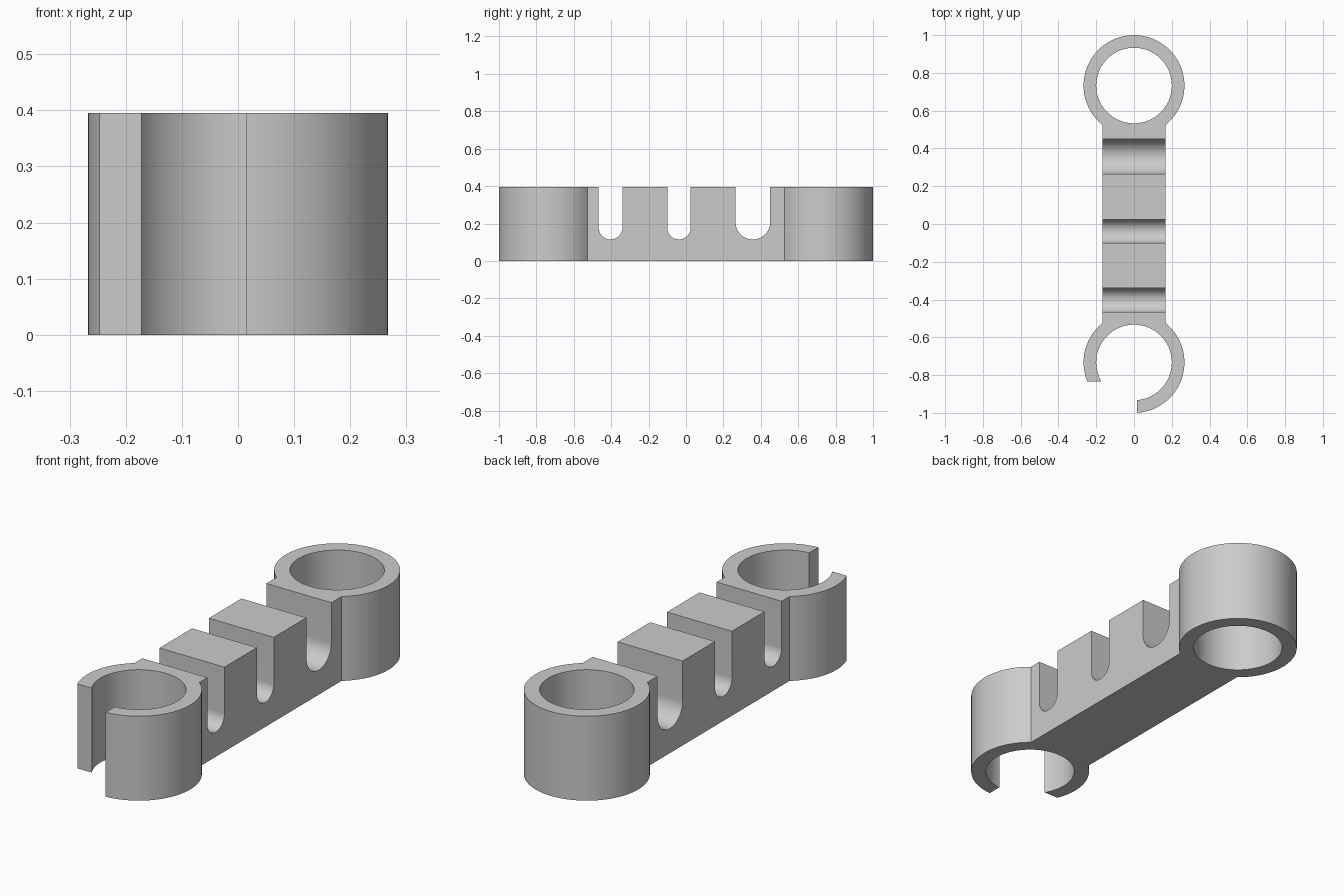
import bpy, bmesh
from math import sin, cos, radians, acos, degrees
from mathutils import Vector

cube = bpy.data.objects.get("Cube")
if cube:
    bpy.data.objects.remove(cube)

HEIGHT, HALF_W = 0.395, 0.168
R_OUT, R_IN, RING_Y = 0.267, 0.2, 0.733
SLOT_FLOOR = 0.115

grey = bpy.data.materials.new("light grey")
grey.use_nodes = True
grey.diffuse_color = (0.6, 0.6, 0.6, 1)
grey.node_tree.nodes["Principled BSDF"].inputs["Base Color"].default_value = (0.6, 0.6, 0.6, 1)


def arc(cx, cy, r, start, end, n):
    angles = [radians(start + (end - start) * i / n) for i in range(n + 1)]
    return [(cx + r * cos(a), cy + r * sin(a)) for a in angles]


def prism(name, points, push):
    """Extrude a closed outline of 3D points along a vector."""
    bm = bmesh.new()
    face = bm.faces.new([bm.verts.new(p) for p in points])
    ext = bmesh.ops.extrude_face_region(bm, geom=[face])
    moved = [v for v in ext["geom"] if isinstance(v, bmesh.types.BMVert)]
    bmesh.ops.translate(bm, verts=moved, vec=Vector(push))
    bmesh.ops.recalc_face_normals(bm, faces=bm.faces)
    mesh = bpy.data.meshes.new(name)
    bm.to_mesh(mesh)
    bm.free()
    mesh.materials.append(grey)
    obj = bpy.data.objects.new(name, mesh)
    bpy.context.collection.objects.link(obj)
    return obj


def upright(name, outline, z0, z1):
    return prism(name, [(x, y, z0) for x, y in outline], (0, 0, z1 - z0))


# Body: bar with a round boss at each end, as one outline
a = degrees(acos(HALF_W / R_OUT))
outline = arc(0, RING_Y, R_OUT, -a, 180 + a, 96)
outline += arc(0, -RING_Y, R_OUT, 180 - a, 360 + a, 96)
body = upright("clip_holder_body", outline, 0, HEIGHT)

# Ring bores
cutters = []
for side, y in (("back", RING_Y), ("front", -RING_Y)):
    circle = arc(0, y, R_IN, 0, 360, 112)[:-1]
    cutters.append(upright(side + "_bore_cutter", circle, -0.1, HEIGHT + 0.1))

# Opening in the front ring
corner = [(-0.4, -1.2), (0.015, -1.2), (0.015, -0.835), (-0.4, -0.835)]
cutters.append(upright("ring_opening_cutter", corner, -0.1, HEIGHT + 0.1))

# Round-bottomed slots across the bar
for y0, y1 in ((-0.467, -0.34), (-0.1, 0.025), (0.265, 0.45)):
    r = (y1 - y0) / 2
    side = arc(y0 + r, SLOT_FLOOR + r, r, 180, 360, 32)
    side += [(y1, HEIGHT + 0.1), (y0, HEIGHT + 0.1)]
    cutters.append(prism("slot_cutter", [(-0.22, y, z) for y, z in side], (0.44, 0, 0)))

# Cut, then discard the cutters
bpy.context.view_layer.objects.active = body
body.select_set(True)
for cutter in cutters:
    cutter.hide_render = True
    mod = body.modifiers.new("cut", "BOOLEAN")
    mod.operation, mod.solver, mod.object = "DIFFERENCE", "EXACT", cutter
    bpy.ops.object.modifier_apply(modifier=mod.name)
    bpy.data.objects.remove(cutter)

bpy.ops.object.shade_smooth_by_angle(angle=radians(25))
